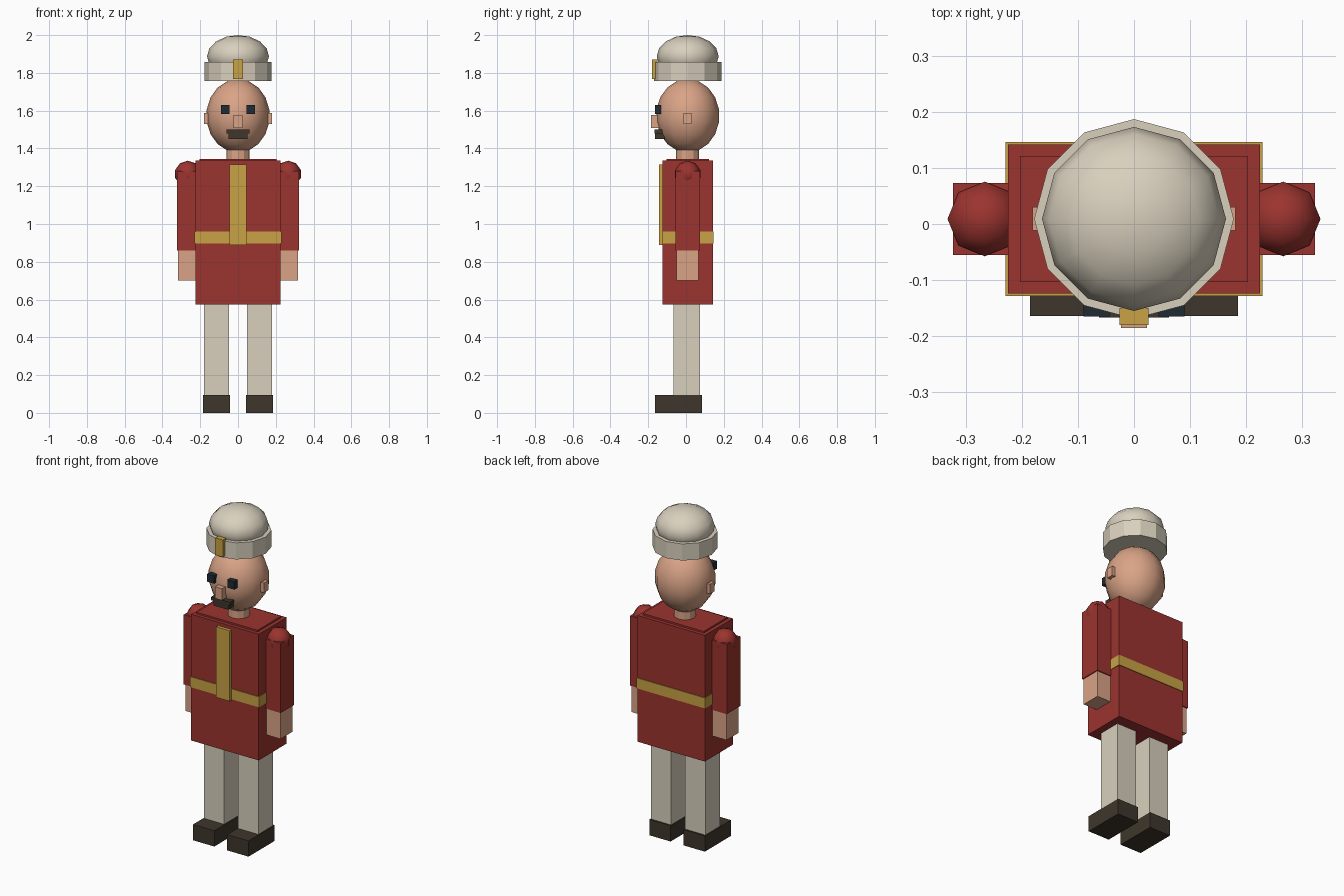
import bpy

cube = bpy.data.objects.get("Cube")
if cube:
    bpy.data.objects.remove(cube, do_unlink=True)

CY = 0.009  # body centre line in y


def material(name, r, g, b):
    m = bpy.data.materials.new(name)
    m.use_nodes = True
    m.diffuse_color = (r, g, b, 1)
    m.node_tree.nodes["Principled BSDF"].inputs["Base Color"].default_value = (r, g, b, 1)
    return m


red = material("coat red", 0.33, 0.034, 0.028)
cream = material("cream", 0.69, 0.63, 0.51)
skin = material("skin", 0.70, 0.37, 0.24)
gold = material("gold", 0.58, 0.36, 0.06)
brown = material("dark brown", 0.048, 0.037, 0.025)
navy = material("eye navy", 0.014, 0.024, 0.034)


def finish(name, mat, smooth=False):
    ob = bpy.context.object
    ob.name = ob.data.name = name
    ob.data.materials.append(mat)
    bpy.ops.object.transform_apply(location=False, rotation=False, scale=True)
    if smooth:
        bpy.ops.object.shade_smooth()
    return ob


def box(name, mat, x, y, z):
    """Box from its (low, high) extents on each axis."""
    spans = (x, y, z)
    bpy.ops.mesh.primitive_cube_add(size=1, location=[(a + b) / 2 for a, b in spans])
    bpy.context.object.scale = [b - a for a, b in spans]
    return finish(name, mat)


def ball(name, mat, x, z, radius, height, segments, rings):
    bpy.ops.mesh.primitive_uv_sphere_add(segments=segments, ring_count=rings,
                                         radius=1, location=(x, CY, z))
    bpy.context.object.scale = (radius, radius, height)
    return finish(name, mat, True)


def drum(name, mat, radius, z):
    bpy.ops.mesh.primitive_cylinder_add(vertices=12, radius=radius, depth=z[1] - z[0],
                                        location=(0, CY, (z[0] + z[1]) / 2))
    return finish(name, mat)


def mid(half, centre=0):
    return (centre - half, centre + half)


# Paired parts
for side, s in (("left", 1), ("right", -1)):
    box(side + "_shoe", brown, mid(0.071, s * 0.114), (-0.164, 0.085), (0, 0.095))
    box(side + "_leg", cream, mid(0.067, s * 0.114), mid(0.07, 0.005), (0.03, 0.6))
    box(side + "_sleeve", red, mid(0.057, s * 0.266), mid(0.064, CY), (0.86, 1.28))
    box(side + "_hand", skin, mid(0.051, s * 0.266), mid(0.058, CY), (0.7, 0.87))
    ball(side + "_shoulder", red, s * 0.266, 1.265, 0.07, 0.07, 8, 5)
    box(side + "_eye", navy, mid(0.023, s * 0.067), (-0.165, -0.132), (1.583, 1.63))
    box(side + "_ear", skin, mid(0.02, s * 0.161), mid(0.021, CY), (1.53, 1.588))

# Coat and trim
box("coat", red, mid(0.225), mid(0.133, CY), (0.575, 1.335))
box("collar_plate", red, mid(0.203), mid(0.112, CY), (1.32, 1.345))
box("belt", gold, mid(0.229), mid(0.137, CY), (0.897, 0.96))
box("chest_stripe", gold, mid(0.045), (-0.143, -0.11), (0.89, 1.315))

# Head and face
drum("neck", skin, 0.061, (1.33, 1.42))
ball("head", skin, 0, 1.573, 0.168, 0.195, 12, 9)
box("nose", skin, mid(0.023), (-0.185, -0.14), (1.508, 1.578))
box("moustache", brown, mid(0.062), (-0.167, -0.125), (1.48, 1.5))
box("chin_tuft", brown, mid(0.05), (-0.163, -0.115), (1.45, 1.48))

# Hat
drum("hat_band", cream, 0.178, (1.757, 1.857))
ball("hat_dome", cream, 0, 1.887, 0.164, 0.113, 12, 8)
box("hat_badge", gold, mid(0.026), (-0.18, -0.15), (1.767, 1.87))
